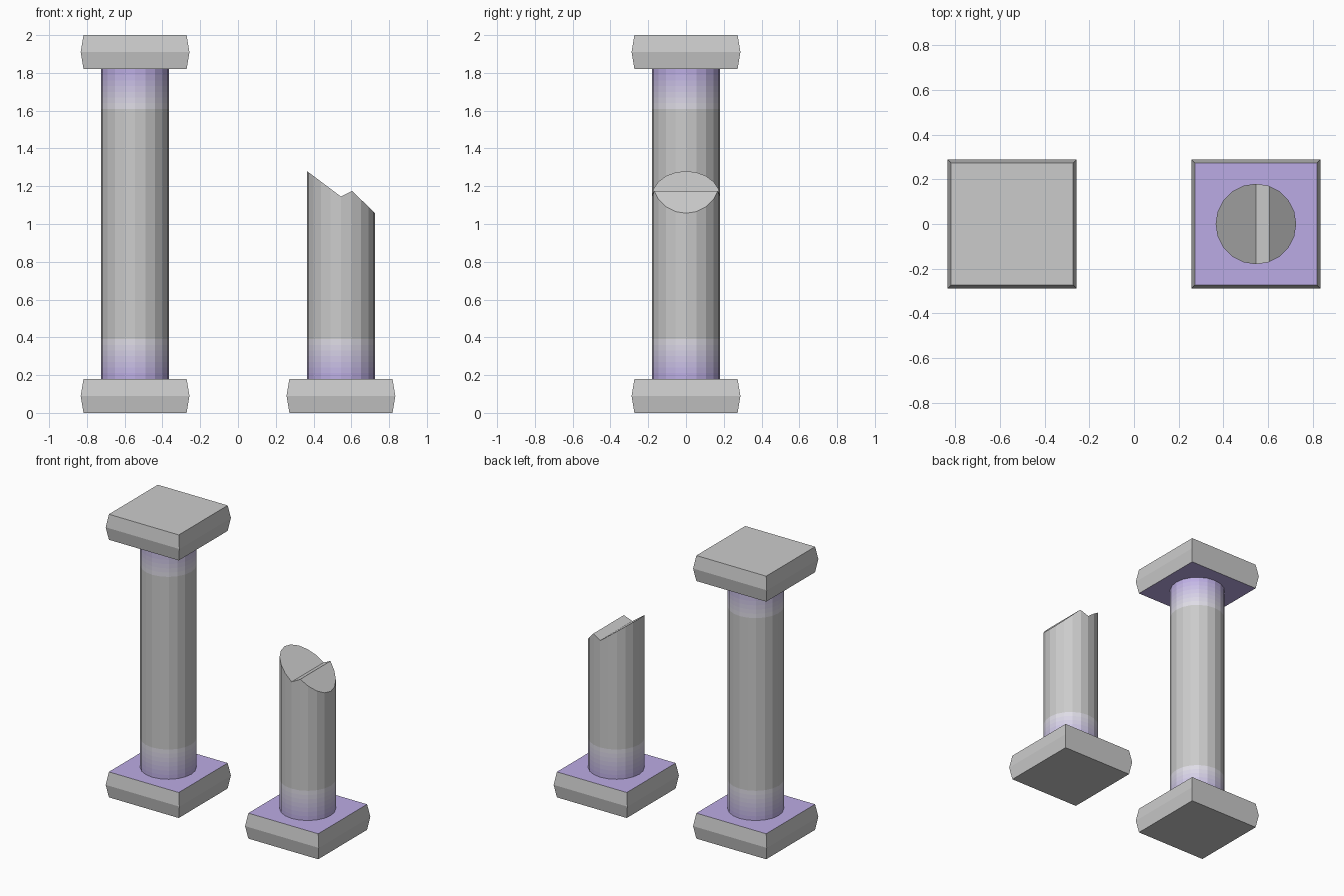
import bpy, bmesh, math
from mathutils import Vector

if "Cube" in bpy.data.objects:
    bpy.data.objects.remove(bpy.data.objects["Cube"])

SIDES, RADIUS, OFFSET = 20, 0.18, 0.545
BASE_TOP, CAP_BOTTOM, FADE, STEPS = 0.18, 1.82, 0.24, 8
GREY, PURPLE = (0.8, 0.8, 0.8), (0.5, 0.41, 0.78)


def material(name, t):
    m = bpy.data.materials.new(name)
    m.diffuse_color = [p + (g - p) * t for p, g in zip(PURPLE, GREY)] + [1]
    m.use_nodes = True
    m.node_tree.nodes["Principled BSDF"].inputs["Base Color"].default_value = m.diffuse_color
    return m


# Shades fading from purple (first) to plain stone (last)
shades = [material(f"purple_fade_{i}", (i + 0.4) / STEPS) for i in range(STEPS)]
stone = material("stone", 1)
purple = material("purple", 0)


def finish(bm, name, x, mats):
    bmesh.ops.recalc_face_normals(bm, faces=bm.faces)
    mesh = bpy.data.meshes.new(name)
    bm.to_mesh(mesh)
    bm.free()
    for m in mats:
        mesh.materials.append(m)
    ob = bpy.data.objects.new(name, mesh)
    ob.location.x = x
    bpy.context.collection.objects.link(ob)


def rings_mesh(rings):
    """Join equal-length rings of points with quads."""
    bm = bmesh.new()
    vs = [[bm.verts.new(p) for p in ring] for ring in rings]
    n = len(vs[0])
    for a, b in zip(vs, vs[1:]):
        for i in range(n):
            j = (i + 1) % n
            bm.faces.new((a[i], a[j], b[j], b[i]))
    return bm, vs


def slab(name, x, z, purple_up):
    """Square block with a bulging rim; the face against the shaft is purple."""
    rings = [[(sx * r, sy * r, z + h) for sx, sy in ((-1, -1), (1, -1), (1, 1), (-1, 1))]
             for r, h in ((0.273, 0), (0.288, 0.09), (0.273, 0.18))]
    bm, vs = rings_mesh(rings)
    bottom, top = bm.faces.new(vs[0][::-1]), bm.faces.new(vs[-1])
    (top if purple_up else bottom).material_index = 1
    finish(bm, name, x, [stone, purple])


def break_height(x):
    """Jagged profile of the broken top."""
    pts = [(-0.18, 1.28), (0, 1.145), (0.06, 1.175), (0.18, 1.057)]
    for (x0, z0), (x1, z1) in zip(pts, pts[1:]):
        if x <= x1 + 1e-5:
            return z0 + (z1 - z0) * (x - x0) / (x1 - x0)
    return pts[-1][1]


def shaft(name, x, broken):
    zs = [BASE_TOP + FADE * i / STEPS for i in range(STEPS + 1)]
    zs += [1.3] if broken else [2 - z for z in reversed(zs)]
    angles = [math.tau * i / SIDES for i in range(SIDES)]
    bm, vs = rings_mesh([[(RADIUS * math.cos(a), RADIUS * math.sin(a), z) for a in angles]
                         for z in zs])
    if broken:
        # Crease the top along the valley and ridge, then drop it to the profile
        bm.faces.new(vs[-1])
        for cut in (0, 0.06):
            bmesh.ops.bisect_plane(bm, geom=bm.verts[:] + bm.edges[:] + bm.faces[:],
                                   dist=1e-4, plane_co=(cut, 0, 0), plane_no=(1, 0, 0))
        for v in bm.verts:
            if v.co.z > 1.29:
                v.co.z = break_height(v.co.x)
    for f in bm.faces:
        z = f.calc_center_median().z
        d = z - BASE_TOP if broken else min(z - BASE_TOP, CAP_BOTTOM - z)
        f.material_index = min(STEPS, int(d / FADE * STEPS))
    finish(bm, name, x, shades + [stone])


# Whole column
slab("column_base", -OFFSET, 0, True)
shaft("column_shaft", -OFFSET, False)
slab("column_capital", -OFFSET, CAP_BOTTOM, False)

# Broken column
slab("broken_column_base", OFFSET, 0, True)
shaft("broken_column_shaft", OFFSET, True)
